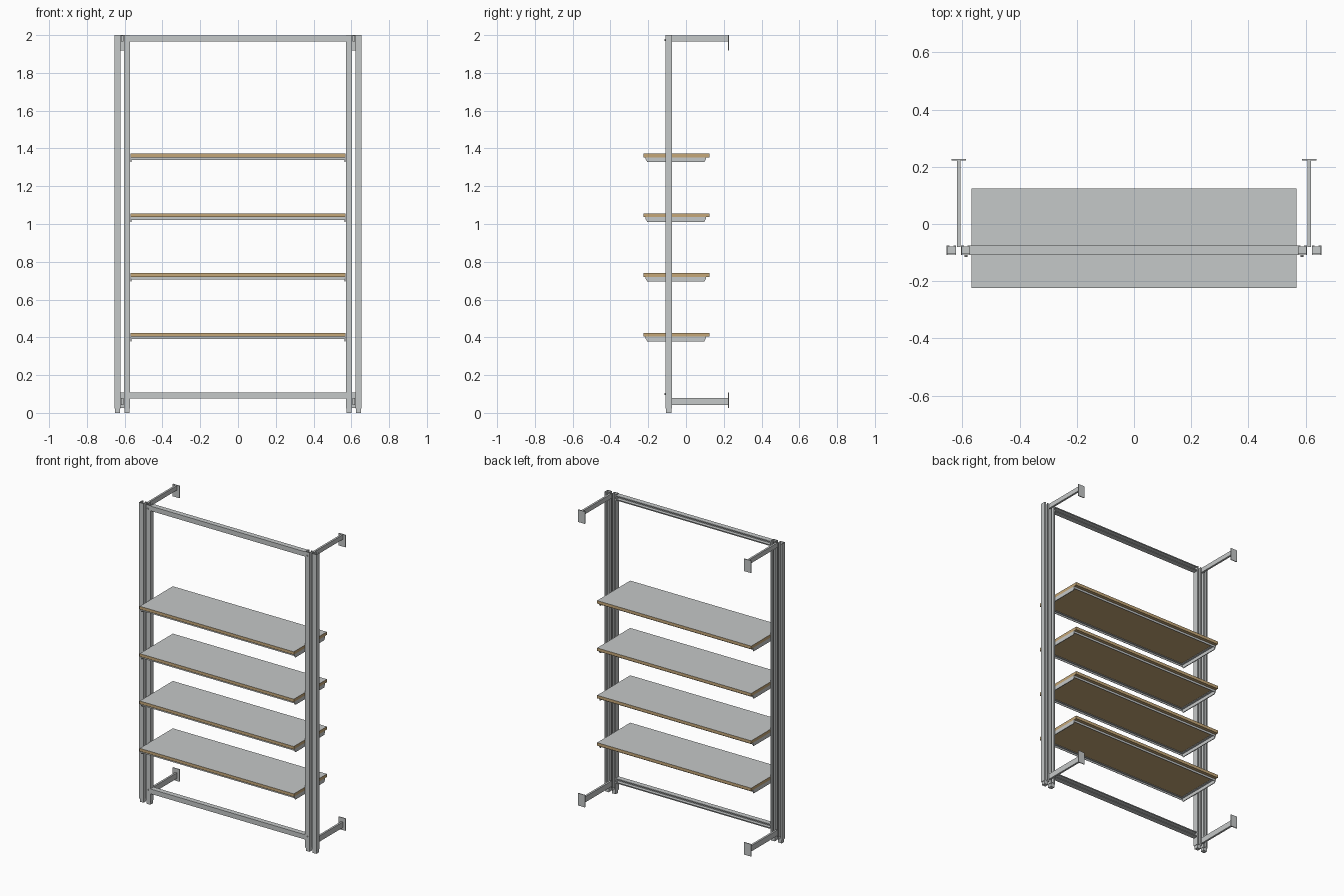
import bpy, bmesh, math
from mathutils import Vector

if "Cube" in bpy.data.objects:
    bpy.data.objects.remove(bpy.data.objects["Cube"])


def material(name, rgb):
    m = bpy.data.materials.new(name)
    m.diffuse_color = (*rgb, 1)
    m.use_nodes = True
    m.node_tree.nodes["Principled BSDF"].inputs["Base Color"].default_value = m.diffuse_color
    return m


STEEL = material("light_grey_steel", (0.56, 0.58, 0.58))
WOOD = material("tan_wood", (0.56, 0.39, 0.19))


def prism(name, profile, origin, u, v, w, length, mats=(STEEL,)):
    """Extrude a 2D profile (in axes u, v) along w."""
    u, v, w, o = Vector(u), Vector(v), Vector(w), Vector(origin)
    bm = bmesh.new()
    face = bm.faces.new([bm.verts.new(o + u * a + v * b) for a, b in profile])
    out = bmesh.ops.extrude_face_region(bm, geom=[face])
    moved = [g for g in out["geom"] if isinstance(g, bmesh.types.BMVert)]
    bmesh.ops.translate(bm, verts=moved, vec=w * length)
    bmesh.ops.recalc_face_normals(bm, faces=bm.faces)
    me = bpy.data.meshes.new(name)
    bm.to_mesh(me)
    bm.free()
    for m in mats:
        me.materials.append(m)
    ob = bpy.data.objects.new(name, me)
    bpy.context.collection.objects.link(ob)
    return ob


X, Y, Z = (1, 0, 0), (0, 1, 0), (0, 0, 1)


def box(name, x0, x1, y0, y1, z0, z1, mats=(STEEL,)):
    return prism(name, [(x0, y0), (x1, y0), (x1, y1), (x0, y1)],
                 (0, 0, z0), X, Y, Z, z1 - z0, mats)


def channel(w, d, t, lip):
    """C section: web at depth 0, lipped opening at depth d."""
    h = w / 2
    half = [(h, 0), (h, d), (h - lip, d), (h - lip, d - t), (h - t, d - t), (h - t, t)]
    return half + [(-a, b) for a, b in reversed(half)]


FRONT, BACK = -0.109, -0.075
DEPTH = BACK - FRONT

for side, s in (("left", -1), ("right", 1)):
    # paired uprights with narrower feet
    for part, cx in (("outer", 0.6385), ("inner", 0.588)):
        prism(f"{side}_{part}_post", channel(0.033, DEPTH, 0.003, 0.010),
              (s * cx, FRONT, 0.022), X, Y, Z, 1.978)
        box(f"{side}_{part}_foot", s * cx - 0.0135, s * cx + 0.0135,
            FRONT + 0.004, BACK - 0.003, 0, 0.03)
    # wall brackets: arm between the uprights and end plate
    for level, a0, a1, p0, p1 in (("top", 1.967, 1.998, 1.918, 2.0),
                                  ("bottom", 0.042, 0.08, 0.025, 0.107)):
        c = s * 0.613
        box(f"{side}_{level}_wall_arm", c - 0.0065, c + 0.0065, -0.08, 0.222, a0, a1)
        box(f"{side}_{level}_wall_plate", c - 0.025, c + 0.025, 0.222, 0.227, p0, p1)
    # bolt heads on the inner uprights
    for level, z in (("top", 1.975), ("bottom", 0.1)):
        bolt = [(0.005 * math.cos(i * math.pi / 4), 0.005 * math.sin(i * math.pi / 4))
                for i in range(8)]
        prism(f"{side}_{level}_bolt", bolt, (s * 0.588, FRONT - 0.006, z), X, Z, Y, 0.007)

# cross beams, open at the back
for level, z in (("top", 1.981), ("bottom", 0.092)):
    prism(f"{level}_beam", channel(0.032, DEPTH, 0.003, 0.007),
          (-0.573, FRONT, z), Z, Y, X, 1.146)

# shelves
for i in range(4):
    z = 0.424 + i * 0.3162          # top surface
    under = z - 0.020
    n = f"shelf_{i + 1}"
    board = box(f"{n}_board", -0.569, 0.569, -0.224, 0.125, under, z, (WOOD, STEEL))
    for p in board.data.polygons:   # grey laminate on the top face
        p.material_index = 1 if p.normal.z > 0.5 else 0
    # end supports with chamfered lower corners, plus an inward flange
    end = [(-0.214, 0), (-0.214, -0.010), (-0.205, -0.025),
           (0.097, -0.025), (0.105, -0.010), (0.105, 0)]
    for side, s in (("left", -1), ("right", 1)):
        x = s * 0.5665
        prism(f"{n}_{side}_support", end, (x - 0.0025, 0, under), Y, Z, X, 0.005)
        inner = sorted((s * 0.564, s * 0.550))
        box(f"{n}_{side}_flange", *inner, -0.205, 0.097, under - 0.003, under)
    # angle rails along the front and back edges
    for edge, y, d in (("front", -0.212, 1), ("back", 0.103, -1)):
        rail = [(0, 0), (0, -0.014), (0.003 * d, -0.014),
                (0.003 * d, -0.003), (0.014 * d, -0.003), (0.014 * d, 0)]
        prism(f"{n}_{edge}_rail", rail, (-0.564, y, under), Y, Z, X, 1.128)
